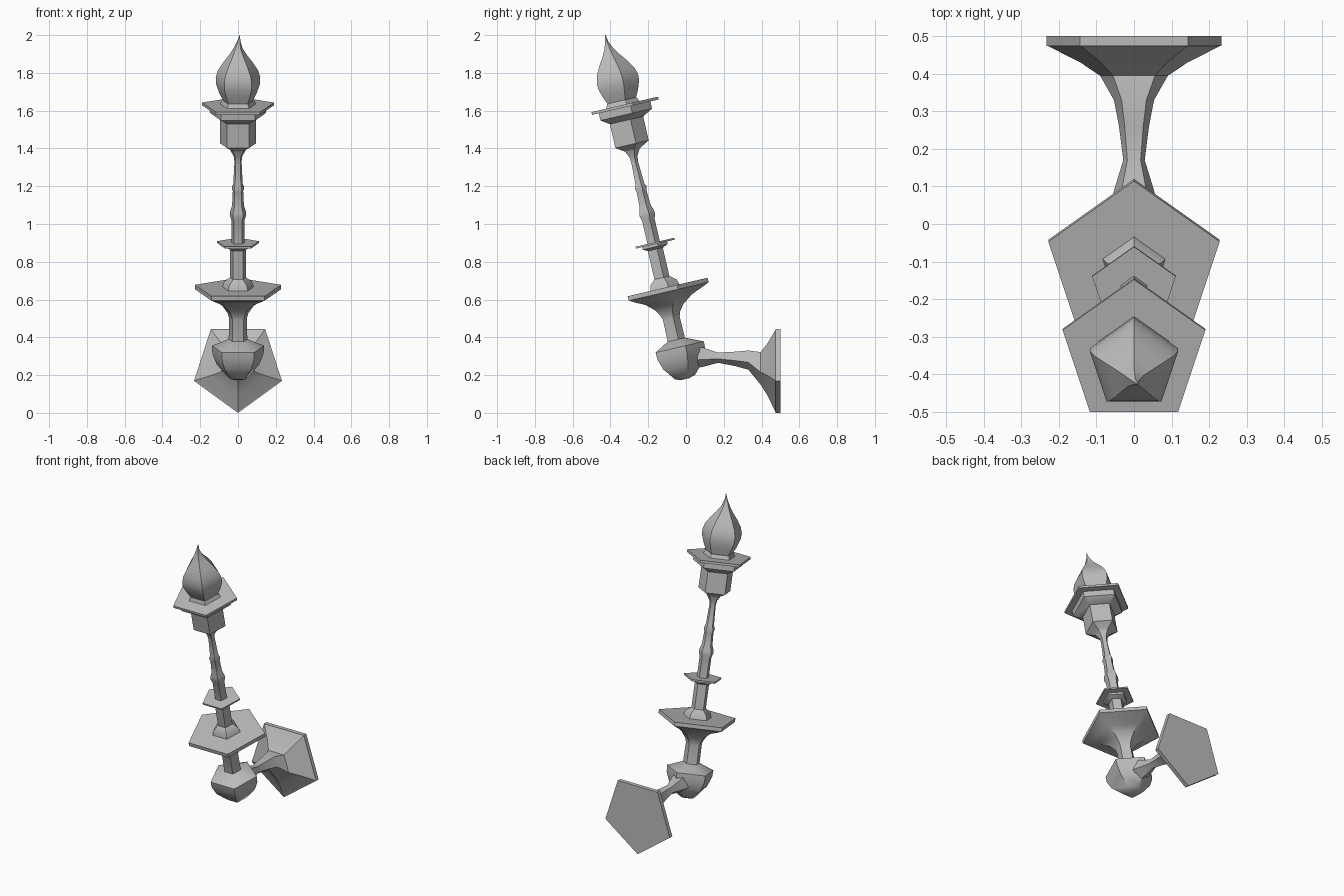
import bpy, bmesh
from math import sin, cos, tau, radians

if "Cube" in bpy.data.objects:
    bpy.data.objects.remove(bpy.data.objects["Cube"])

SIDES = 5
metal = bpy.data.materials.new("grey_metal")
metal.use_nodes = True
GREY = (0.5, 0.5, 0.5, 1)
metal.diffuse_color = GREY
metal.node_tree.nodes["Principled BSDF"].inputs["Base Color"].default_value = GREY


def turned(name, profile, location, tilt):
    """Five-sided turned part; profile rows are (radius, height, offset y, offset x)."""
    bm = bmesh.new()
    rings = []
    for radius, height, *shift in profile:
        dy, dx = (shift + [0, 0])[:2]
        rings.append([bm.verts.new((dx + radius * sin(tau * i / SIDES),
                                    dy + radius * cos(tau * i / SIDES), height))
                      for i in range(SIDES)])
    for low, high in zip(rings, rings[1:]):
        for i in range(SIDES):
            j = (i + 1) % SIDES
            bm.faces.new((low[i], low[j], high[j], high[i]))
    bm.faces.new(rings[0])
    bm.faces.new(rings[-1])
    bmesh.ops.recalc_face_normals(bm, faces=bm.faces)
    mesh = bpy.data.meshes.new(name)
    bm.to_mesh(mesh)
    bm.free()
    mesh.materials.append(metal)
    obj = bpy.data.objects.new(name, mesh)
    bpy.context.collection.objects.link(obj)
    obj.location = location
    obj.rotation_euler.x = radians(tilt)
    bpy.ops.object.select_all(action="DESELECT")
    obj.select_set(True)
    bpy.context.view_layer.objects.active = obj
    bpy.ops.object.shade_smooth_by_angle(angle=radians(35))


# Leaning torch, bottom to top
torch = {
    "bulb": [(.025, 0), (.06, .01), (.12, .075), (.143, .13), (.145, .172), (.05, .215)],
    "lower_stem": [(.052, .2), (.05, .33), (.058, .355), (.085, .39), (.14, .43),
                   (.22, .462)],
    "drip_plate": [(.14, .43), (.24, .472), (.24, .496)],
    "stem_collar": [(.088, .494), (.078, .525), (.045, .55)],
    "middle_stem": [(.045, .54), (.045, .74)],
    "small_collar": [(.045, .705), (.075, .718), (.075, .732)],
    "thin_ring": [(.117, .732), (.117, .742)],
    "upper_stem": [(.037, .74), (.037, .865), (.046, .89), (.044, .91), (.033, .94),
                   (.029, 1.02), (.035, 1.04), (.026, 1.06), (.02, 1.18), (.024, 1.21),
                   (.045, 1.245)],
    "cup": [(.024, 1.21), (.045, 1.245), (.1, 1.275), (.1, 1.41)],
    "cup_band": [(.1, 1.405), (.155, 1.435), (.155, 1.474)],
    "cup_rim": [(.2, 1.474), (.2, 1.489)],
    "flame_collar": [(.1, 1.488), (.088, 1.512)],
    "flame": [(.08, 1.5), (.105, 1.55), (.122, 1.595), (.124, 1.63), (.112, 1.67),
              (.083, 1.715), (.052, 1.755), (.026, 1.795), (.009, 1.835, 0, .004),
              (.001, 1.87, .002, .01)],
}
for part, profile in torch.items():
    turned(part, profile, (0, -.008, .178), 13)

# Wall bracket, lying along y with a corner pointing down
CENTRE = .245
turned("wall_plate", [(.245, .474), (.245, .5)], (0, 0, CENTRE), -90)
arm = [(.062, .06, -.055), (.056, .09, -.055), (.03, .17, -.05), (.042, .26, -.045),
       (.056, .33, -.04), (.095, .395, 0), (.15, .43, 0), (.243, .475, 0)]
turned("bracket_arm", arm, (0, 0, CENTRE), -90)
